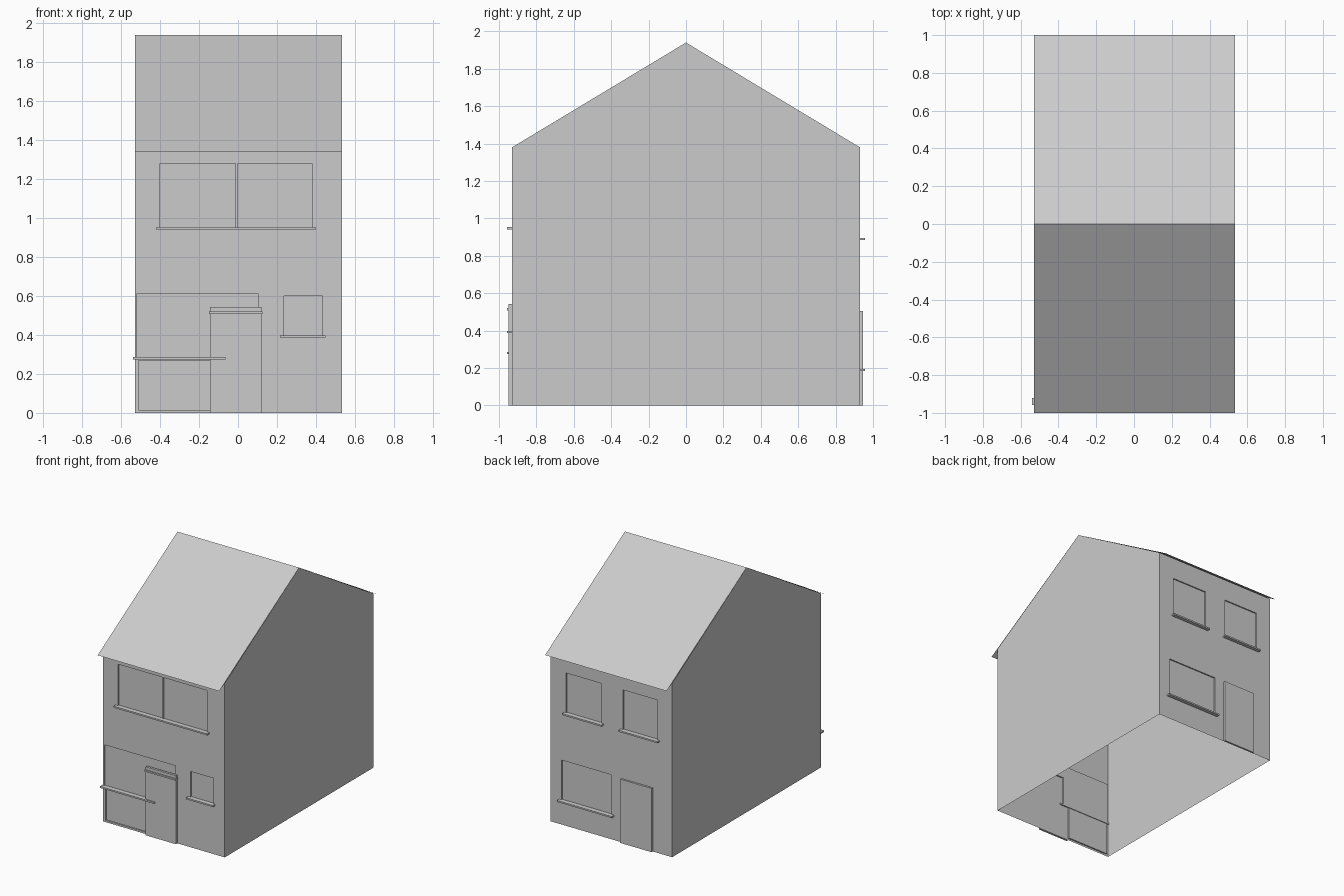
import bpy, bmesh

if "Cube" in bpy.data.objects:
    bpy.data.objects.remove(bpy.data.objects["Cube"])

X0, X1 = -0.53, 0.535          # side walls
WALL_Y, EAVE_Y = 0.93, 1.0     # wall face, roof overhang
WALL_Z, EAVE_Z, RIDGE_Z = 1.38, 1.343, 1.94
RECESS = 0.01


def new_object(name, bm):
    bmesh.ops.recalc_face_normals(bm, faces=bm.faces)
    mesh = bpy.data.meshes.new(name)
    bm.to_mesh(mesh)
    bm.free()
    ob = bpy.data.objects.new(name, mesh)
    bpy.context.collection.objects.link(ob)
    return ob


def box(name, x, y, z):
    bm = bmesh.new()
    for v in bmesh.ops.create_cube(bm, size=1)["verts"]:
        v.co = [(a + b) / 2 + c * (b - a) for (a, b), c in zip((x, y, z), v.co)]
    return new_object(name, bm)


def extrude_profile(name, points, closed):
    """Sweep a y-z profile along the width of the house."""
    bm = bmesh.new()
    a = [bm.verts.new((X0, y, z)) for y, z in points]
    b = [bm.verts.new((X1, y, z)) for y, z in points]
    n = len(points)
    for i in range(n if closed else n - 1):
        j = (i + 1) % n
        bm.faces.new((a[i], a[j], b[j], b[i]))
    if closed:
        bm.faces.new(a)
        bm.faces.new(b)
    return new_object(name, bm)


def on_wall(side, inner, outer):
    """Depth range measured outward from the front (-1) or back (1) wall."""
    return sorted((side * (WALL_Y + inner), side * (WALL_Y + outer)))


# Walls as a solid gabled block
walls = extrude_profile("walls", [(-WALL_Y, 0), (WALL_Y, 0), (WALL_Y, WALL_Z),
                                  (0, RIDGE_Z), (-WALL_Y, WALL_Z)], True)

# Shallow window and garage recesses: side, x range, z range
recesses = [
    (-1, (-0.40, -0.012), (0.945, 1.28)),
    (-1, (-0.003, 0.38), (0.945, 1.28)),
    (-1, (0.235, 0.435), (0.39, 0.60)),
    (-1, (-0.52, -0.09), (0.28, 0.61)),
    (-1, (-0.13, 0.105), (0.515, 0.61)),
    (-1, (-0.51, -0.145), (0.015, 0.27)),
    (1, (0.09, 0.40), (0.89, 1.21)),
    (1, (-0.40, -0.10), (0.89, 1.21)),
    (1, (0.0, 0.44), (0.19, 0.51)),
]
bpy.context.view_layer.objects.active = walls
for side, x, z in recesses:
    cutter = box("recess_cutter", x, on_wall(side, -RECESS, 0.05), z)
    cutter.hide_render = True
    mod = walls.modifiers.new("recess", "BOOLEAN")
    mod.operation = "DIFFERENCE"
    mod.solver = "EXACT"
    mod.object = cutter
    bpy.ops.object.modifier_apply(modifier=mod.name)
    bpy.data.objects.remove(cutter)

# Open the shell: remove floor and the faces under the roof sheet
bm = bmesh.new()
bm.from_mesh(walls.data)
bm.normal_update()
unused = [f for f in bm.faces if all(v.co.z < 1e-4 for v in f.verts)
          or (f.normal.z > 0.5 and f.calc_center_median().z > WALL_Z)]
bmesh.ops.delete(bm, geom=unused, context="FACES")
bm.to_mesh(walls.data)
bm.free()

# Thin roof sheet with overhanging eaves
extrude_profile("roof", [(-EAVE_Y, EAVE_Z), (0, RIDGE_Z), (EAVE_Y, EAVE_Z)], False)

# Window sills: side, x range, centre height
sills = [
    (-1, (-0.42, 0.40), 0.947),
    (-1, (0.215, 0.45), 0.392),
    (-1, (-0.54, -0.065), 0.28),
    (-1, (-0.15, 0.125), 0.514),
    (1, (0.07, 0.415), 0.89),
    (1, (-0.42, -0.08), 0.89),
    (1, (-0.02, 0.46), 0.19),
]
for side, x, z in sills:
    box("window_sill", x, on_wall(side, -RECESS, 0.028), (z - 0.006, z + 0.006))

# Doors
box("front_door", (-0.145, 0.12), on_wall(-1, 0, 0.018), (0, 0.543))
box("back_door", (-0.36, -0.085), on_wall(1, 0, 0.015), (0, 0.505))
